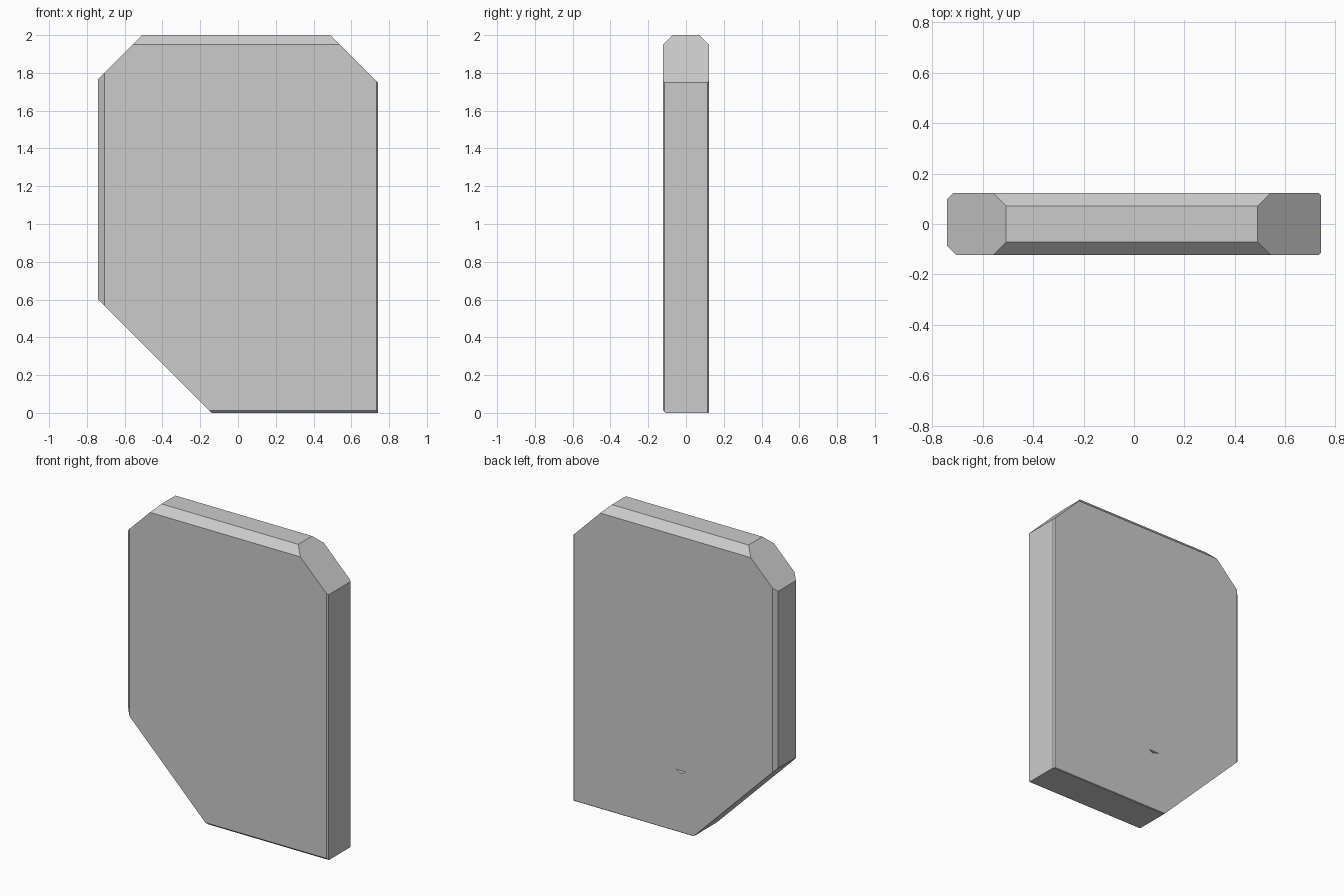
import bpy, bmesh
from mathutils import Vector

if "Cube" in bpy.data.objects:
    bpy.data.objects.remove(bpy.data.objects["Cube"])

HX, HY, H = 0.74, 0.122, 2.0


def make_object(name, bm):
    bmesh.ops.recalc_face_normals(bm, faces=bm.faces)
    mesh = bpy.data.meshes.new(name)
    bm.to_mesh(mesh)
    bm.free()
    obj = bpy.data.objects.new(name, mesh)
    bpy.context.collection.objects.link(obj)
    return obj


def chamfer(bm, point, normal):
    # slice off everything beyond the plane and cap the cut
    geom = bm.verts[:] + bm.edges[:] + bm.faces[:]
    cut = bmesh.ops.bisect_plane(bm, geom=geom, plane_co=Vector(point),
                                 plane_no=Vector(normal).normalized(),
                                 clear_outer=True)["geom_cut"]
    edges = [e for e in cut if isinstance(e, bmesh.types.BMEdge)]
    bmesh.ops.holes_fill(bm, edges=edges, sides=0)


# Slab block
bm = bmesh.new()
bmesh.ops.create_cube(bm, size=1)
for v in bm.verts:
    v.co = Vector((v.co.x * 2 * HX, v.co.y * 2 * HY, (v.co.z + 0.5) * H))

# Thin chamfers on the long edges
for point, normal in [
    ((-HX + 0.034, -HY, 1), (-1, -1, 0)),
    ((-HX + 0.024, HY, 1), (-1, 1, 0)),
    ((HX - 0.008, -HY, 1), (1, -1, 0)),
    ((HX - 0.008, HY, 1), (1, 1, 0)),
    ((0, -HY, 0.013), (0, -1, -1)),
    ((0, HY, 0.004), (0, 1, -1)),
    ((0, -HY, 1.95), (0, -1, 1)),
    ((0, HY, 1.95), (0, 1, 1)),
    # Large corner cuts of the outline
    ((0.49, 0, H), (1, 0, 1)),
    ((-0.507, 0, H), (-1, 0, 1)),
    ((-HX, 0, 0.60), (-1, 0, -1)),
]:
    chamfer(bm, point, normal)
slab = make_object("slab", bm)

# Small chip in the back face
bm = bmesh.new()
rim = [bm.verts.new((x, HY + 0.01, z))
       for x, z in [(0.01, 0.415), (-0.13, 0.41), (-0.04, 0.385)]]
tip = bm.verts.new((-0.05, HY - 0.012, 0.405))
bm.faces.new(rim)
for i in range(3):
    bm.faces.new((rim[i], rim[(i + 1) % 3], tip))
chip = make_object("chip_cutter", bm)
chip.hide_render = True
chip.hide_set(True)

mod = slab.modifiers.new("chip", "BOOLEAN")
mod.operation = "DIFFERENCE"
mod.solver = "EXACT"
mod.object = chip
